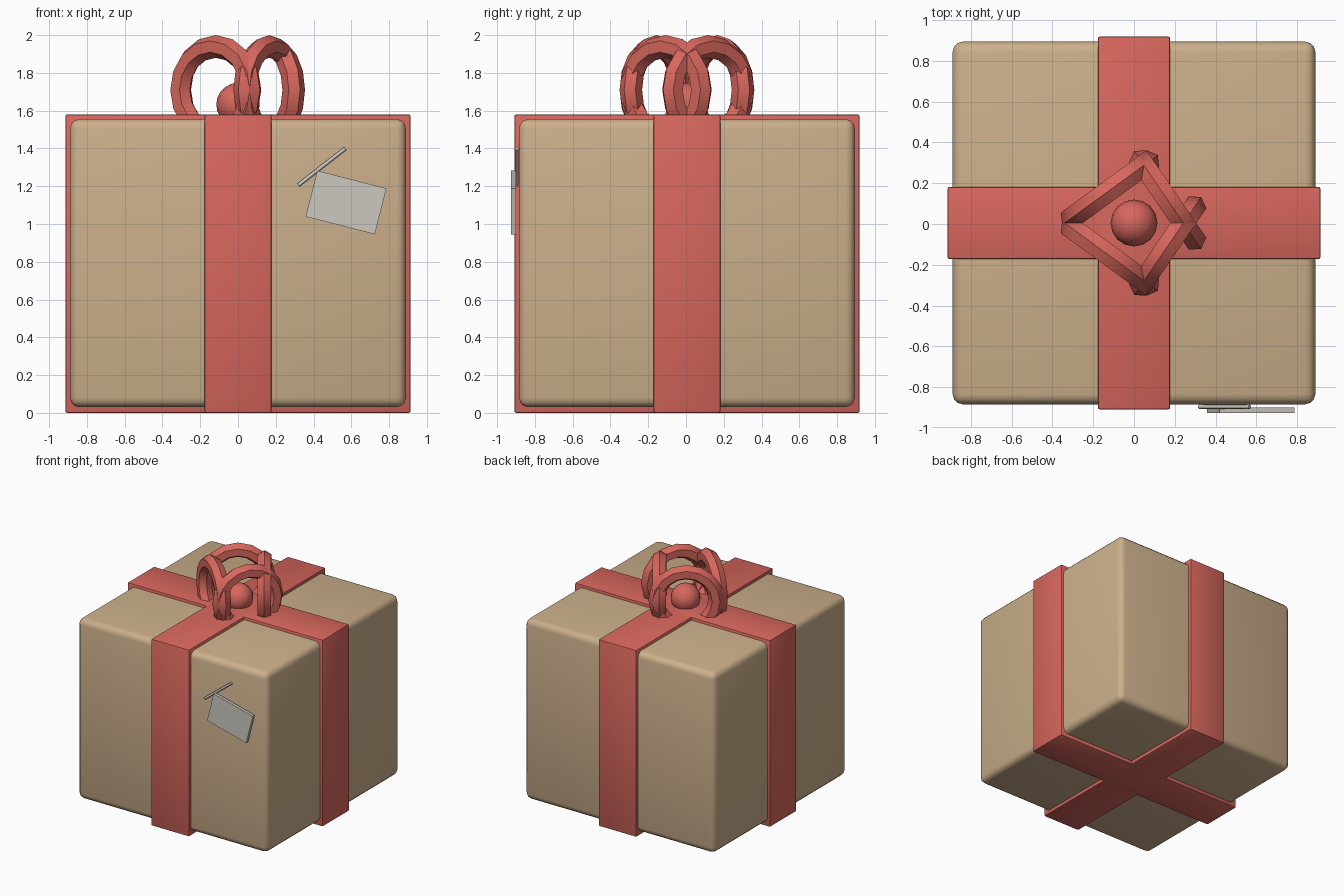
import bpy
import math

if "Cube" in bpy.data.objects:
    bpy.data.objects.remove(bpy.data.objects["Cube"])

CY = 0.005  # the box sits slightly back because the tag protrudes in front


def material(name, rgb):
    m = bpy.data.materials.new(name)
    m.diffuse_color = (*rgb, 1)
    m.use_nodes = True
    m.node_tree.nodes["Principled BSDF"].inputs["Base Color"].default_value = m.diffuse_color
    return m


paper = material("tan_paper", (0.60, 0.43, 0.26))
red = material("red_ribbon", (0.68, 0.135, 0.11))
grey = material("light_grey_card", (0.60, 0.58, 0.52))


def finish(name, mat, smooth=None):
    ob = bpy.context.object
    ob.name = name
    ob.data.materials.append(mat)
    if smooth:
        bpy.ops.object.shade_smooth_by_angle(angle=math.radians(smooth))
    return ob


def block(name, loc, size, mat, bevel=0, segments=1, rot=(0, 0, 0)):
    bpy.ops.mesh.primitive_cube_add(size=1, location=loc, rotation=rot)
    ob = bpy.context.object
    ob.scale = size
    bpy.ops.object.transform_apply(location=False, rotation=False, scale=True)
    if bevel:
        mod = ob.modifiers.new("bevel", "BEVEL")
        mod.width, mod.segments = bevel, segments
        bpy.ops.object.modifier_apply(modifier="bevel")
    return finish(name, mat, 40 if bevel else None)


# Wrapped box and the two crossing ribbons
block("gift_box", (0, CY, 0.793), (1.778, 1.778, 1.525), paper, 0.05, 3)
block("ribbon_front_to_back", (0, CY, 0.79), (0.355, 1.828, 1.58), red, 0.01, 2)
block("ribbon_side_to_side", (0, CY, 0.79), (1.828, 0.355, 1.58), red, 0.01, 2)

# Bow: four upright rings set tangentially around the knot
for i, a in enumerate((0.6, 2.2, -2.2, -0.6)):
    bpy.ops.mesh.primitive_torus_add(
        major_radius=0.23, minor_radius=0.06, major_segments=16, minor_segments=6,
        location=(0.2 * math.cos(a), CY + 0.2 * math.sin(a), 1.71),
        rotation=(math.pi / 2, 0, a + math.pi / 2))
    finish(f"bow_loop_{i + 1}", red, 40)

# Knot in the middle of the bow
bpy.ops.mesh.primitive_uv_sphere_add(segments=16, ring_count=10, radius=0.115,
                                     location=(0, CY, 1.632))
finish("bow_knot", red, 40)

# Gift tag with its string
block("gift_tag", (0.572, -0.913, 1.114), (0.378, 0.025, 0.251), grey, rot=(0, 0.25, 0))
bpy.ops.mesh.primitive_cylinder_add(vertices=8, radius=0.01, depth=0.315,
                                    location=(0.444, -0.896, 1.303),
                                    rotation=(0, math.radians(52), 0))
finish("tag_string", grey, 50)
